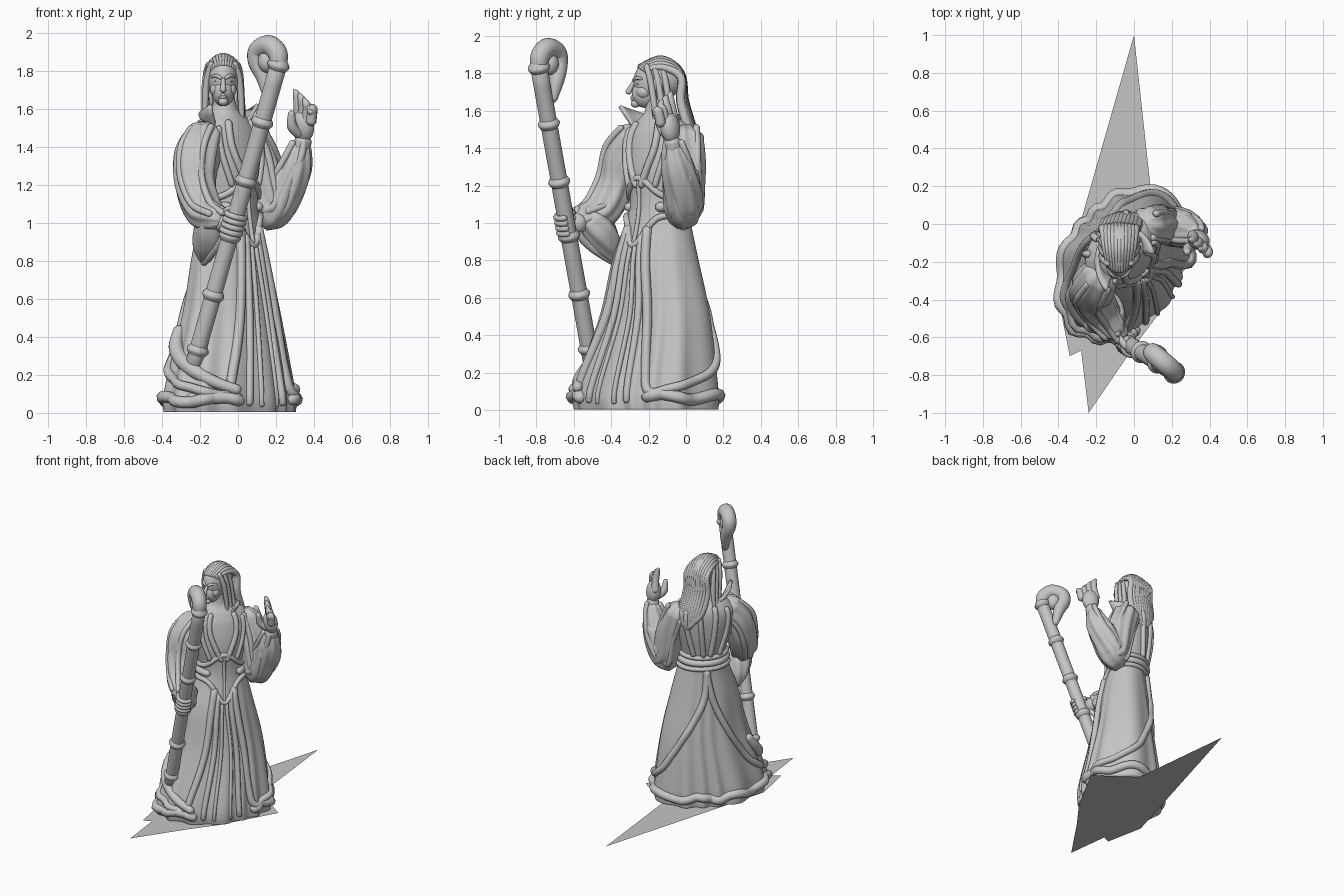
import bpy, bmesh, math
from mathutils import Vector, Matrix

cube = bpy.data.objects.get("Cube")
if cube:
    bpy.data.objects.remove(cube, do_unlink=True)

mat = bpy.data.materials.new("stone_grey")
mat.use_nodes = True
GREY = (0.56, 0.56, 0.56, 1)
mat.diffuse_color = GREY
mat.node_tree.nodes["Principled BSDF"].inputs["Base Color"].default_value = GREY


def finish(name, bm, smooth_faces=True):
    bmesh.ops.recalc_face_normals(bm, faces=bm.faces)
    me = bpy.data.meshes.new(name)
    bm.to_mesh(me)
    bm.free()
    for p in me.polygons:
        p.use_smooth = smooth_faces
    me.materials.append(mat)
    ob = bpy.data.objects.new(name, me)
    bpy.context.scene.collection.objects.link(ob)
    return ob


def smooth(keys, sub=6):
    """Catmull-Rom through tuples of any length."""
    out = []
    for i in range(len(keys) - 1):
        a, b, c, d = (keys[max(i - 1, 0)], keys[i], keys[i + 1], keys[min(i + 2, len(keys) - 1)])
        for s in range(sub):
            t = s / sub
            out.append(tuple(0.5 * (2 * q + (r - p) * t + (2 * p - 5 * q + 4 * r - w) * t * t
                                    + (3 * q - p - 3 * r + w) * t ** 3)
                             for p, q, r, w in zip(a, b, c, d)))
    return out + [tuple(keys[-1])]


def skin(bm, rings, closed=True, caps=True):
    rows = [[bm.verts.new(p) for p in ring] for ring in rings]
    n = len(rows[0])
    for a, b in zip(rows, rows[1:]):
        for i in range(n if closed else n - 1):
            j = (i + 1) % n
            bm.faces.new((a[i], a[j], b[j], b[i]))
    if caps:
        bm.faces.new(rows[0])
        bm.faces.new(rows[-1])


def sweep(name, keys, n=12, folds=0, amp=0.0, sub=6):
    """Tube through (x, y, z, radius) keys with rounded ends and optional pleats."""
    pts = smooth(keys, sub)
    pos = [Vector(p[:3]) for p in pts]
    rad = [p[3] for p in pts]
    t0, t1 = (pos[1] - pos[0]).normalized(), (pos[-1] - pos[-2]).normalized()
    pos = [pos[0] - t0 * rad[0] * 0.6] + pos + [pos[-1] + t1 * rad[-1] * 0.6]
    rad = [rad[0] * 0.5] + rad + [rad[-1] * 0.5]
    nor, rings = t0.orthogonal(), []
    for i, p in enumerate(pos):
        t = (pos[min(i + 1, len(pos) - 1)] - pos[max(i - 1, 0)]).normalized()
        nor = (nor - t * nor.dot(t)).normalized()
        side = t.cross(nor)
        ring = []
        for k in range(n):
            f = math.tau * k / n
            r = rad[i] * (1 + amp * math.sin(folds * f + i * 0.25))
            ring.append(p + (nor * math.cos(f) + side * math.sin(f)) * r)
        rings.append(ring)
    bm = bmesh.new()
    skin(bm, rings)
    return finish(name, bm)


def blob(name, loc, size, rot=(0, 0, 0)):
    bm = bmesh.new()
    bmesh.ops.create_uvsphere(bm, u_segments=24, v_segments=16, radius=1)
    turn = Matrix.Rotation(rot[2], 4, 'Z') @ Matrix.Rotation(rot[1], 4, 'Y') @ Matrix.Rotation(rot[0], 4, 'X')
    bmesh.ops.transform(bm, verts=bm.verts, matrix=Matrix.Translation(loc) @ turn @ Matrix.Diagonal((*size, 1)))
    return finish(name, bm)


# Robe body: height, centre, two radii and twist of each section
BODY = smooth([(0.004, -.05, -.21, .41, .3, 55), (.12, -.05, -.21, .41, .295, 55),
               (.5, -.037, -.165, .32, .225, 55), (.8, -.042, -.163, .25, .183, 55),
               (1.0, -.045, -.15, .19, .15, 52), (1.12, -.05, -.145, .16, .145, 48),
               (1.3, -.06, -.14, .2, .16, 45), (1.45, -.07, -.13, .22, .15, 45),
               (1.53, -.07, -.13, .17, .12, 45), (1.6, -.07, -.15, .07, .07, 45),
               (1.7, -.075, -.17, .05, .05, 45)], 8)


def surf(deg, z, lift=0.0):
    i = 0
    while i < len(BODY) - 2 and BODY[i + 1][0] < z:
        i += 1
    a, b = BODY[i], BODY[i + 1]
    t = min(max((z - a[0]) / (b[0] - a[0]), 0), 1)
    _, cx, cy, ra, rb, tw = (p + (q - p) * t for p, q in zip(a, b))
    th, d = math.radians(deg), math.radians(deg - tw)
    r = 1 / math.sqrt((math.cos(d) / ra) ** 2 + (math.sin(d) / rb) ** 2)
    pleat = 0.04 * max(0, 1 - z / 1.1)
    r *= 1 + pleat * (math.sin(13 * th + 2 * math.sin(3 * th)) + 0.5 * math.sin(5 * th))
    return Vector((cx + (r + lift) * math.cos(th), cy + (r + lift) * math.sin(th), z))


bm = bmesh.new()
skin(bm, [[surf(k * 2.5, row[0]) for k in range(144)] for row in BODY])
finish("robe_body", bm)


def trim(name, path, r=0.02, sub=6):
    """Piping that follows the robe through (angle, height) pairs."""
    fine = smooth(path, sub)
    return sweep(name, [(*surf(a, z, 0.004), r) for a, z in fine], 8, sub=1)


def both(name, path, r=0.02):
    """The same piping on each side of the chest direction."""
    trim("left_" + name, path, r)
    trim("right_" + name, [(-90 - a, z) for a, z in path], r)


both("overskirt_edge", [(-20, .97), (-10, .5), (-4, .25), (2, .1), (22, .12), (50, .18), (68, .27),
                        (80, .4), (102, .6), (126, .82), (136, 1.02)], .026)
both("front_panel_edge", [(-30, .93), (-24, .5), (-20, .05)])
both("inner_panel_edge", [(-40, .88), (-36, .5), (-34, .04)], .013)
both("lapel", [(-8, 1.53), (-12, 1.4), (-26, 1.28), (-38, 1.2)])
both("vest_front_edge", [(10, 1.5), (5, 1.35), (-8, 1.2)], .017)
both("vest_back_edge", [(112, 1.52), (118, 1.35), (125, 1.15)])
both("vest_side_edge", [(80, 1.5), (85, 1.35), (98, 1.15)])
trim("back_hem", [(a, .07 + .015 * math.sin(a / 8)) for a in range(0, 281, 4)], .032, 1)


def bump(a, width):
    return math.exp(-(((a + 45 + 180) % 360 - 180) / width) ** 2)


# Pointed belt
trim("belt_lower_edge", [(a, 1.04 - .16 * bump(a, 28)) for a in range(90, 456, 5)], .018, 1)
trim("belt_upper_edge", [(a, 1.13 + .11 * bump(a, 38)) for a in range(90, 456, 5)], .018, 1)
trim("belt_middle", [(a, 1.085) for a in range(0, 271, 5)], .026, 1)
trim("belt_ridge", [(-45, 1.22), (-45, 1.05), (-45, .9)], .012)

# Sleeves, their hanging drapes and their piping
RIGHT = [(-.17, -.265, 1.46, .1), (-.215, -.335, 1.35, .115), (-.225, -.38, 1.2, .105),
         (-.175, -.46, 1.06, .095), (-.1, -.57, 1.02, .065)]
LEFT = [(.07, .0, 1.46, .09), (.13, .0, 1.3, .1), (.18, -.01, 1.09, .1),
        (.25, -.02, 1.18, .1), (.305, -.045, 1.3, .085), (.33, -.06, 1.4, .055)]
for side, arm in (("right", RIGHT), ("left", LEFT)):
    sweep(side + "_sleeve", arm, 40, 8, .07)
    for i, way in enumerate(((.5, .6, .6), (-.6, .6, -.5), (-.7, -.5, .4), (.3, -.8, .5))):
        d = Vector(way).normalized()
        sweep(f"{side}_sleeve_piping_{i}", [(*(Vector(k[:3]) + d * k[3]), .019) for k in arm], 8)
sweep("right_sleeve_drape", [(-.12, -.51, 1.02, .08), (-.14, -.46, .95, .09), (-.165, -.41, .87, .07),
                             (-.175, -.38, .81, .035)], 30, 6, .08)
sweep("left_sleeve_drape", [(.28, -.03, 1.27, .09), (.2, -.015, 1.09, .1), (.15, -.015, 1.02, .075)], 30, 6, .08)
sweep("right_sleeve_hem", [(-.09, -.58, 1.08, .018), (-.07, -.58, .96, .02), (-.11, -.51, .87, .02),
                           (-.18, -.39, .79, .018)], 8)

# Gathered robe corner beside the staff foot
sweep("robe_corner_fold", [(-.31, -.33, .44, .03), (-.325, -.4, .34, .04), (-.27, -.5, .25, .04),
                           (-.14, -.57, .17, .032), (.0, -.58, .12, .028)], 12)
sweep("robe_corner_hem", [(-.36, -.36, .06, .03), (-.29, -.5, .07, .035), (-.17, -.58, .08, .035),
                          (.0, -.57, .08, .03)], 12)

# Standing collar, open at the chest
bm = bmesh.new()
rows = []
for t in (0, .33, .66, 1):
    row = []
    for k in range(33):
        a, e = math.radians(-2 + 250 * k / 32), abs(k / 16 - 1)
        r = .1 + t * (.015 + .1 * e ** 2)
        row.append((-.075 + .8 * r * math.cos(a), -.15 + r * math.sin(a), 1.47 + t * (.08 + .08 * e ** 2)))
    rows.append(row)
skin(bm, rows, closed=False, caps=False)
collar = finish("collar", bm)
collar.modifiers.new("thickness", 'SOLIDIFY').thickness = .02

# Head and face
HX = -.078
blob("skull", (HX, -.165, 1.755), (.08, .115, .125))
blob("jaw", (HX, -.215, 1.69), (.06, .075, .075))
blob("chin", (HX, -.27, 1.638), (.026, .025, .022))
sweep("nose", [(HX, -.277, 1.755, .011), (HX, -.298, 1.72, .014), (HX, -.308, 1.698, .017)], 10)
for zl in (1.662, 1.674):
    sweep("lip", [(HX - .025, -.272, zl, .004), (HX, -.289, zl, .008), (HX + .025, -.272, zl, .004)], 8)
for s in (-1, 1):
    sweep("brow", [(HX + s * .012, -.28, 1.762, .009), (HX + s * .035, -.268, 1.775, .01),
                   (HX + s * .062, -.238, 1.77, .007)], 8)
    blob("eye", (HX + s * .032, -.255, 1.745), (.016, .012, .007))
    blob("cheek", (HX + s * .04, -.225, 1.7), (.03, .04, .035))
    blob("ear", (HX + s * .082, -.15, 1.74), (.014, .03, .042))
    for i, y in enumerate((-.19, -.15, -.11)):
        sweep("side_lock", [(HX + s * .06, y - .02, 1.84, .016), (HX + s * .085, y, 1.76, .017),
                            (HX + s * .095, y + .02, 1.63, .017), (HX + s * (.1 + .008 * i), y + .03, 1.5, .01)], 8)

# Long swept-back hair
blob("hair_cap", (HX, -.13, 1.775), (.087, .125, .11))
for i in range(11):
    s = i / 5 - 1
    q = s * s
    sweep("hair_strand", [(HX + .055 * s, -.25 + .03 * q, 1.835 - .02 * q, .014),
                          (HX + .073 * s, -.13, 1.878 - .045 * q, .018), (HX + .085 * s, -.028, 1.8 - .02 * q, .022),
                          (HX + .09 * s, -.008 - .02 * q, 1.65, .025), (HX + .085 * s + .015, .035 - .02 * q, 1.5, .024),
                          (HX + .05 * s + .03, .06 - .01 * q, 1.37 + .05 * q, .012)], 8)

# Staff with bands and a curled head
FOOT, HEAD = Vector((-.235, -.505, .25)), Vector((.21, -.785, 1.82))
AXIS = (HEAD - FOOT).normalized()


def staff_at(z):
    return FOOT.lerp(HEAD, (z - FOOT.z) / (HEAD.z - FOOT.z))


sweep("staff_shaft", [(*FOOT, .045), (*staff_at(1), .045), (*HEAD, .046)], 20)
for z in (.33, .62, .93, 1.22, 1.53, 1.83):
    c = staff_at(z)
    sweep("staff_band", [(*(c + AXIS * h), r) for h, r in ((-.022, .048), (0, .06), (.022, .048))], 20, sub=3)
sweep("staff_curl", [(.21, -.785, 1.82, .046), (.21, -.78, 1.89, .052), (.165, -.74, 1.935, .054),
                     (.108, -.69, 1.91, .052), (.1, -.68, 1.85, .048), (.135, -.69, 1.77, .042),
                     (.155, -.71, 1.66, .022)], 20)
blob("staff_curl_heart", (.155, -.73, 1.85), (.05, .05, .06))

# Right hand gripping the staff
blob("right_palm", (-.075, -.575, 1.0), (.045, .05, .055))
u = Vector((0, 1, 0)).cross(AXIS).normalized()
v = AXIS.cross(u)
for i in range(4):
    c = staff_at(.955 + .028 * i)
    arc = [c + (u * math.cos(a) + v * math.sin(a)) * .05 for a in (math.radians(d) for d in range(120, 361, 40))]
    sweep("right_finger", [(*p, .016) for p in arc], 8, sub=3)
sweep("right_thumb", [(-.08, -.6, 1.05, .019), (-.04, -.65, 1.075, .018), (0, -.67, 1.08, .013)], 8)

# Raised left hand, cupped
sweep("left_wrist", [(.325, -.06, 1.36, .05), (.345, -.075, 1.44, .045)], 16)
blob("left_palm", (.342, -.085, 1.51), (.062, .05, .085), (.15, 0, -.5))
for i in range(4):
    x, y, h = .31 + .025 * i, -.06 - .025 * i, (1.705, 1.685, 1.66, 1.62)[i]
    sweep("left_finger", [(x, y, 1.53, .028), (x + .008, y - .015, 1.6, .026), (x + .0, y - .025, h - .035, .021),
                          (x - .012, y - .02, h - .008, .011)], 10)
sweep("left_thumb", [(.32, -.1, 1.47, .028), (.285, -.13, 1.51, .027), (.282, -.15, 1.58, .018)], 10)

# Flat jagged ground sheet
bm = bmesh.new()
bm.faces.new([bm.verts.new((x, y, 0)) for x, y in (
    (0, 1), (-.4, -.4), (-.34, -.7), (-.28, -.67), (-.24, -1), (0, -.65), (.15, -.45), (.38, -.04), (.09, .17))])
finish("ground_sheet", bm, False)
